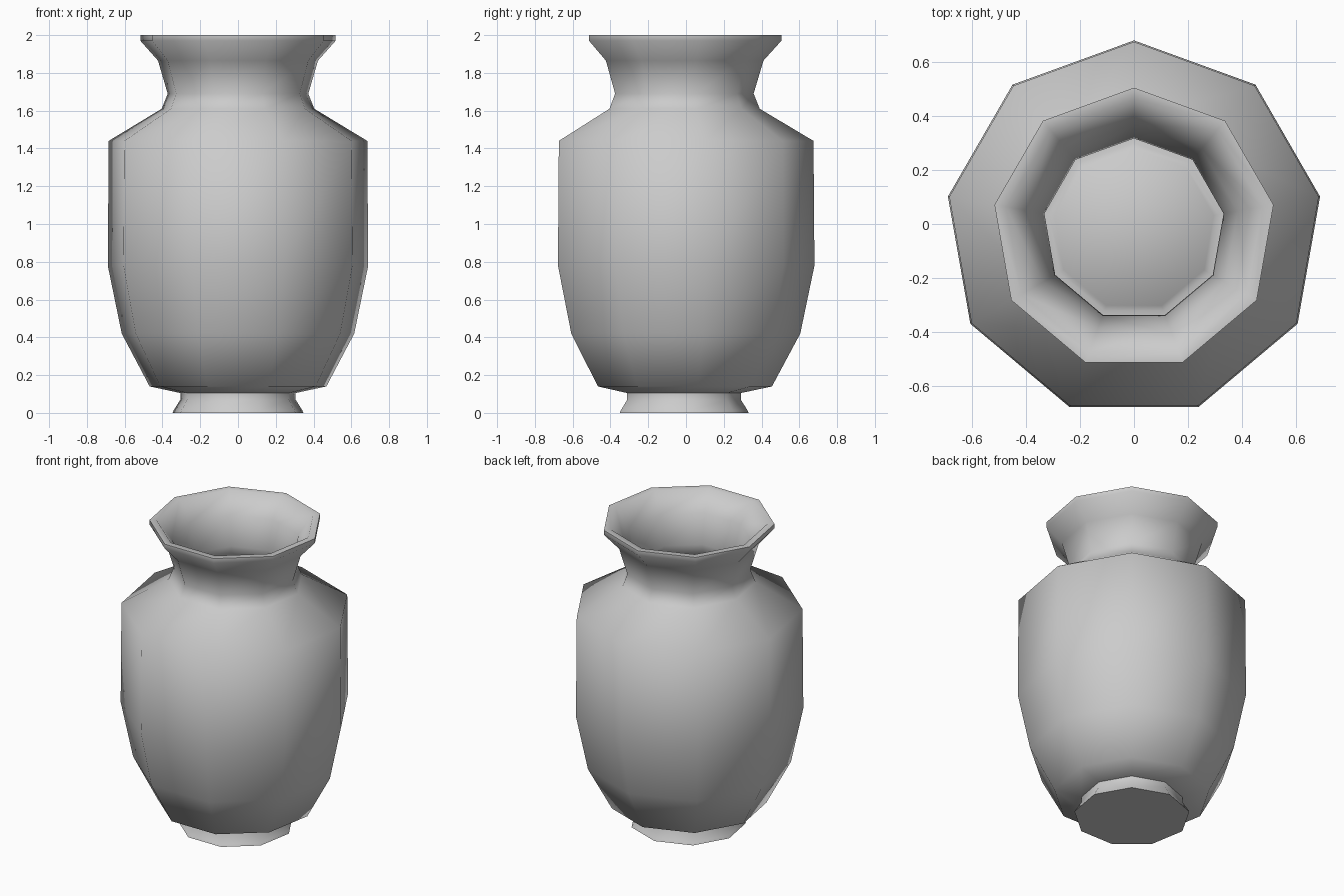
import bpy
import math

if "Cube" in bpy.data.objects:
    bpy.data.objects.remove(bpy.data.objects["Cube"])

SIDES = 9
CENTRE_Y = -0.02  # a nonagon is deeper at its pointed back, so shift to centre it

# One closed profile (radius, height): foot, body, neck, lip, then back down inside
PROFILE = [
    (0.352, 0.0), (0.345, 0.015), (0.31, 0.07), (0.31, 0.105),   # foot
    (0.475, 0.14), (0.625, 0.42), (0.70, 0.78), (0.695, 1.44),   # body
    (0.41, 1.61), (0.378, 1.69), (0.43, 1.865),                  # neck
    (0.525, 1.97), (0.525, 2.0), (0.482, 2.0),                   # lip
    (0.39, 1.875), (0.337, 1.69), (0.375, 1.585),                # inner neck
    (0.655, 1.415), (0.66, 0.785), (0.587, 0.43), (0.45, 0.175), # inner body
    (0.32, 0.15), (0.30, 0.17),                                  # raised floor
]


def lathe(name, profile):
    verts, faces = [], []
    for r, z in profile:
        for i in range(SIDES):
            a = math.pi / 2 + i * math.tau / SIDES
            verts.append((r * math.cos(a), r * math.sin(a) + CENTRE_Y, z))
    for k in range(len(profile) - 1):
        for i in range(SIDES):
            j = (i + 1) % SIDES
            lo, hi = k * SIDES, (k + 1) * SIDES
            faces.append((lo + i, lo + j, hi + j, hi + i))
    # Underside and inner floor
    faces.append(tuple(reversed(range(SIDES))))
    last = (len(profile) - 1) * SIDES
    faces.append(tuple(range(last, last + SIDES)))
    mesh = bpy.data.meshes.new(name)
    mesh.from_pydata(verts, [], faces)
    obj = bpy.data.objects.new(name, mesh)
    bpy.context.collection.objects.link(obj)
    return obj


vase = lathe("vase", PROFILE)
bpy.context.view_layer.objects.active = vase
vase.select_set(True)
bpy.ops.object.shade_smooth_by_angle(angle=math.radians(65))
